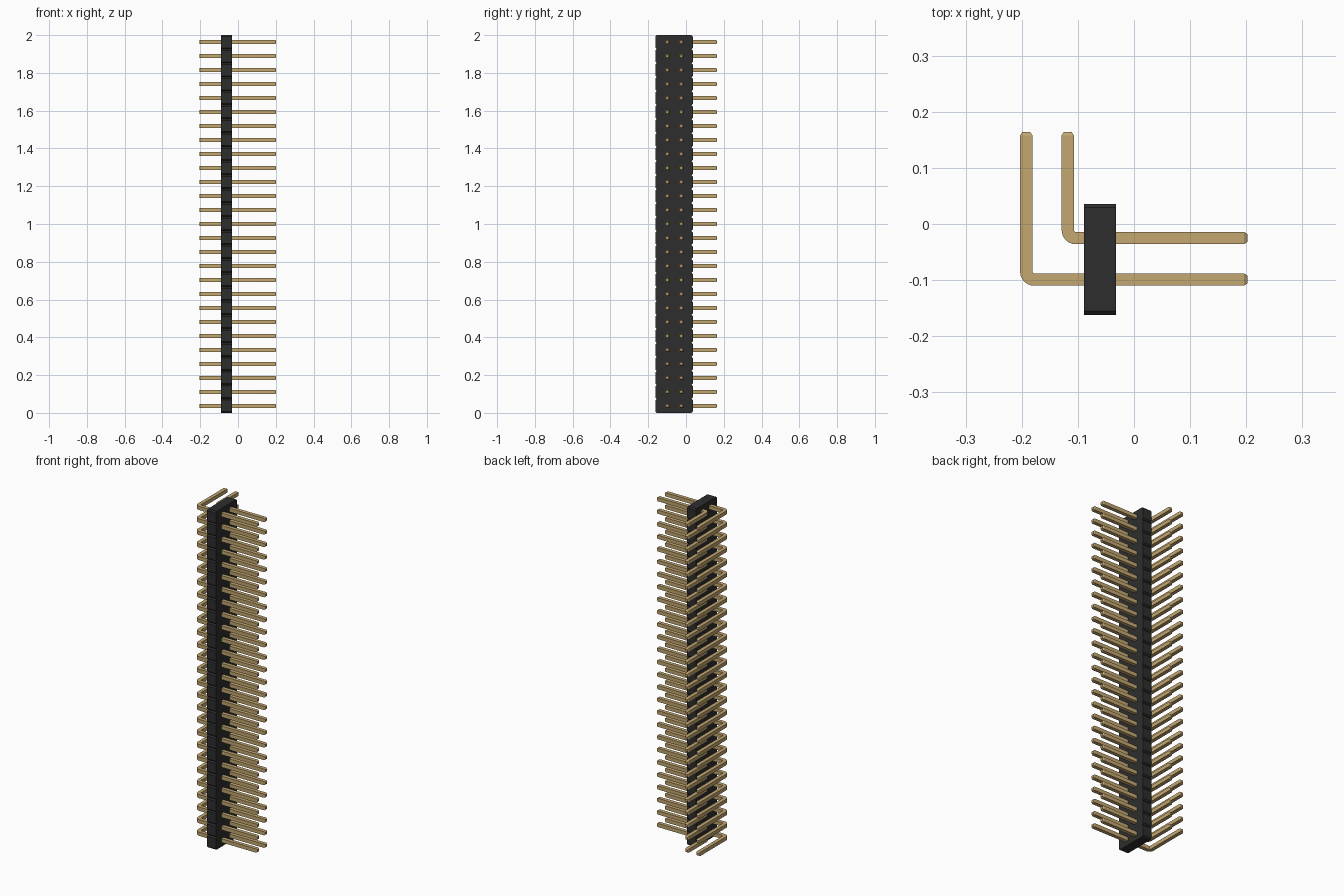
import bpy, bmesh, math
from mathutils import Vector

if "Cube" in bpy.data.objects:
    bpy.data.objects.remove(bpy.data.objects["Cube"])

COUNT = 27
PITCH = 2.0 / COUNT
HALF = 0.011            # half the pin thickness
X0, X1 = -0.089, -0.032  # housing thickness range
Y0, Y1 = -0.162, 0.036   # housing width range
CH = 0.007              # notch chamfer


def material(name, rgb):
    m = bpy.data.materials.new(name)
    m.diffuse_color = (*rgb, 1)
    m.use_nodes = True
    m.node_tree.nodes["Principled BSDF"].inputs["Base Color"].default_value = m.diffuse_color
    return m


def finish(bm, name, mat):
    bmesh.ops.recalc_face_normals(bm, faces=bm.faces)
    me = bpy.data.meshes.new(name)
    bm.to_mesh(me)
    bm.free()
    me.materials.append(mat)
    ob = bpy.data.objects.new(name, me)
    bpy.context.collection.objects.link(ob)
    return ob


gold = material("pin gold", (0.54, 0.385, 0.165))
black = material("housing black", (0.027, 0.027, 0.027))

# Housing: notched side outline, extruded through its thickness
side = []
for i in range(COUNT):
    z = i * PITCH
    side += [(Y1 - CH, z), (Y1, z + CH), (Y1, z + PITCH - CH)]
side.append((Y1 - CH, COUNT * PITCH))
outline = side + [(Y0 + Y1 - y, z) for y, z in reversed(side)]
bm = bmesh.new()
face = bm.faces.new([bm.verts.new((X0, y, z)) for y, z in outline])
ext = bmesh.ops.extrude_face_region(bm, geom=[face])
new = [v for v in ext["geom"] if isinstance(v, bmesh.types.BMVert)]
bmesh.ops.translate(bm, verts=new, vec=(X1 - X0, 0, 0))
bmesh.ops.triangulate(bm, faces=[f for f in bm.faces if len(f.verts) > 4])
finish(bm, "housing", black)


# Bent square pin: rings swept along an L path, with tapered tips
def pin(name, xc, yc):
    r_in = 0.003
    r_out = r_in + 2 * HALF
    cx, cy = xc + HALF + r_in, yc + HALF + r_in   # bend centre
    end_x, end_y, tip, small = 0.202, 0.164, 0.006, 0.007
    rings = []  # inner point, outer point, half height
    for x, h in ((end_x, small), (end_x - tip, HALF)):
        rings.append(((x, yc + h), (x, yc - h), h))
    for k in range(7):
        a = math.radians(270 - 15 * k)
        d = Vector((math.cos(a), math.sin(a)))
        c = Vector((cx, cy))
        rings.append((c + d * r_in, c + d * r_out, HALF))
    for y, h in ((end_y - tip, HALF), (end_y, small)):
        rings.append(((xc + h, y), (xc - h, y), h))

    bm = bmesh.new()
    loops = []
    zc = PITCH / 2
    for p, q, h in rings:
        loops.append([bm.verts.new((a[0], a[1], zc + s * h))
                      for a, s in ((p, -1), (q, -1), (q, 1), (p, 1))])
    for a, b in zip(loops, loops[1:]):
        for i in range(4):
            j = (i + 1) % 4
            bm.faces.new((a[i], a[j], b[j], b[i]))
    bm.faces.new(loops[0])
    bm.faces.new(loops[-1])
    ob = finish(bm, name, gold)
    # Smooth only the rounded bend
    bpy.ops.object.select_all(action='DESELECT')
    ob.select_set(True)
    bpy.context.view_layer.objects.active = ob
    bpy.ops.object.shade_smooth_by_angle(angle=math.radians(25))
    arr = ob.modifiers.new("column", 'ARRAY')
    arr.count = COUNT
    arr.use_relative_offset = False
    arr.use_constant_offset = True
    arr.constant_offset_displace = (0, 0, PITCH)


pin("long_pins", -0.192, -0.099)
pin("short_pins", -0.118, -0.025)
